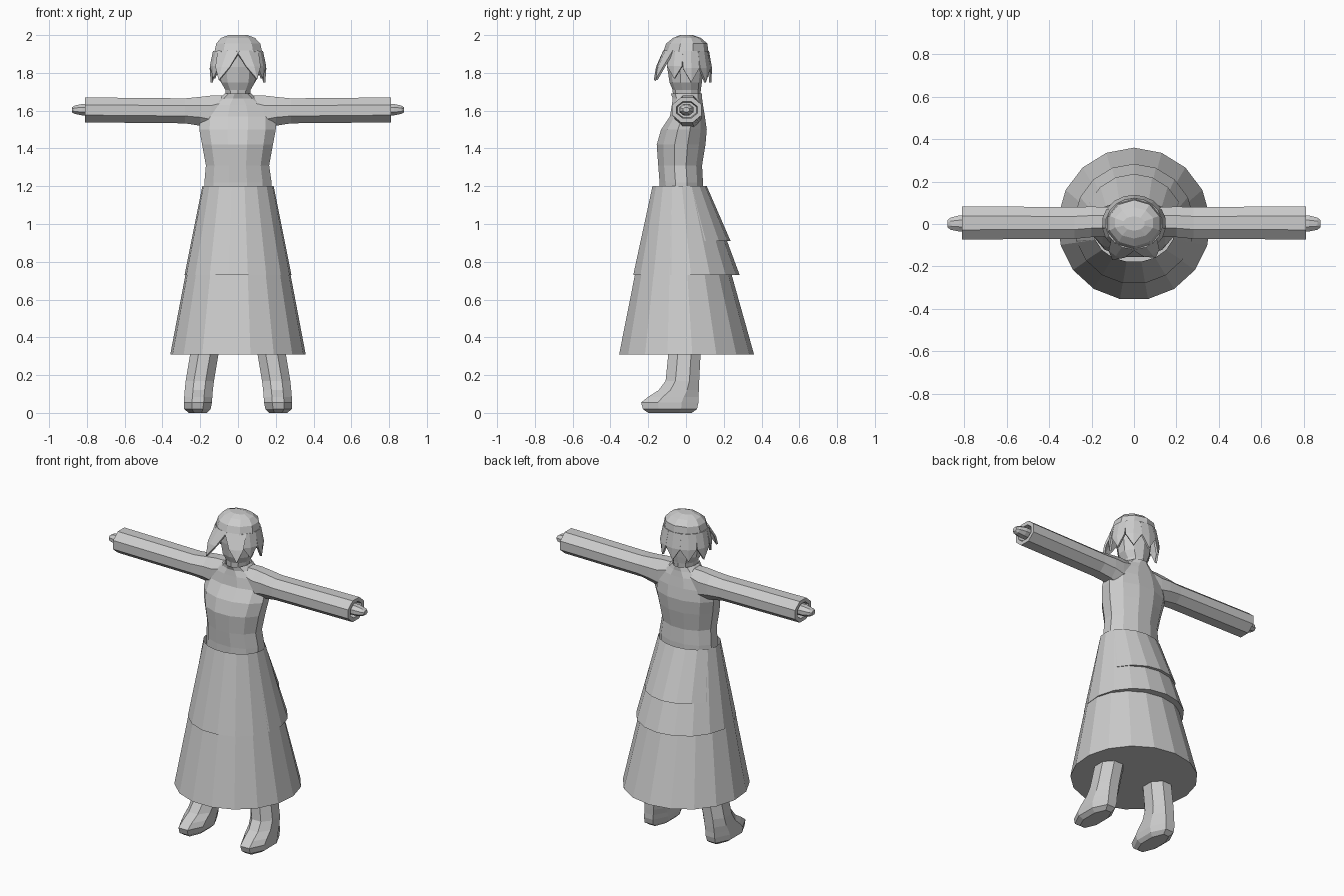
import bpy, bmesh, math
from mathutils import Vector

cube = bpy.data.objects.get("Cube")
if cube:
    bpy.data.objects.remove(cube, do_unlink=True)

grey = bpy.data.materials.new("plain_grey")
grey.use_nodes = True
grey.diffuse_color = (0.6, 0.6, 0.6, 1)
grey.node_tree.nodes["Principled BSDF"].inputs["Base Color"].default_value = (0.6, 0.6, 0.6, 1)


def finish(name, bm):
    bmesh.ops.recalc_face_normals(bm, faces=bm.faces)
    mesh = bpy.data.meshes.new(name)
    bm.to_mesh(mesh)
    bm.free()
    mesh.materials.append(grey)
    obj = bpy.data.objects.new(name, mesh)
    bpy.context.collection.objects.link(obj)
    return obj


def loft(name, rings, sides, axis="z", start=None, caps=(True, True), side=1):
    """Rings are (position, low u, high u, low v, high v) boxes holding a polygon."""
    bm = bmesh.new()
    half = math.pi / sides
    start = half if start is None else start
    grow = 1 / math.cos(half) if sides % 2 == 0 else 1
    loops = []
    for pos, u0, u1, v0, v1 in rings:
        loop = []
        for i in range(sides):
            a = start + 2 * half * i
            u = (u0 + u1) / 2 + (u1 - u0) / 2 * grow * math.cos(a)
            v = (v0 + v1) / 2 + (v1 - v0) / 2 * grow * math.sin(a)
            co = (u, v, pos) if axis == "z" else (pos, u, v)
            loop.append(bm.verts.new((co[0] * side, co[1], co[2])))
        loops.append(loop)
    for a, b in zip(loops, loops[1:]):
        for i in range(sides):
            j = (i + 1) % sides
            bm.faces.new((a[i], a[j], b[j], b[i]))
    for use, loop in zip(caps, (loops[0], loops[-1])):
        if use:
            bm.faces.new(loop)
    return finish(name, bm)


# Three overlapping skirt layers, each with a flat underside
waist = (1.2, -0.19, 0.19, -0.18, 0.11)
for name, z, r in (("skirt", 0.31, 0.36), ("middle_flounce", 0.73, 0.284),
                   ("upper_flounce", 0.91, 0.236)):
    loft(name, [(z, -r, r, -r, r), waist], 17, start=math.pi / 2, caps=(True, False))

# Fitted bodice with sloping shoulders and collar
loft("bodice", [
    (1.15, -0.18, 0.18, -0.14, 0.09),
    (1.22, -0.178, 0.178, -0.14, 0.09),
    (1.31, -0.17, 0.165, -0.147, 0.085),
    (1.42, -0.19, 0.185, -0.155, 0.103),
    (1.50, -0.205, 0.2, -0.132, 0.11),
    (1.57, -0.2, 0.2, -0.085, 0.1),
    (1.63, -0.16, 0.16, -0.075, 0.09),
    (1.665, -0.1, 0.1, -0.07, 0.085),
    (1.69, -0.07, 0.07, -0.08, 0.085),
    (1.67, -0.06, 0.06, -0.065, 0.07)], 12)

# Neck and face
loft("head", [
    (1.65, -0.06, 0.06, -0.065, 0.07),
    (1.71, -0.067, 0.067, -0.067, 0.075),
    (1.75, -0.09, 0.09, -0.083, 0.08),
    (1.83, -0.1, 0.1, -0.095, 0.09),
    (1.93, -0.1, 0.1, -0.095, 0.09)], 10)

# Hair crown
loft("hair_crown", [
    (1.91, -0.125, 0.128, -0.115, 0.113),
    (1.955, -0.115, 0.118, -0.1, 0.108),
    (1.985, -0.09, 0.09, -0.065, 0.075),
    (2.0, -0.05, 0.05, -0.03, 0.035)], 10)


# Pointed locks hanging from the crown
def hair_lock(bm, a0, a1, tip, fullness):
    def rim(deg):
        a = math.radians(deg)
        return Vector((0.128 * math.cos(a), 0.116 * math.sin(a), 1.915))
    left, mid, right = rim(a0), rim((a0 + a1) / 2), rim(a1)
    tip = Vector(tip)
    low = mid.lerp(tip, 0.55) + (mid - Vector((0, 0, 1.915))) * 0.08
    low_l = low + (left - mid) * fullness
    low_r = low + (right - mid) * fullness
    l, m, r, ll, lm, lr, t = [bm.verts.new(p) for p in (left, mid, right, low_l, low, low_r, tip)]
    for f in ((l, m, lm, ll), (m, r, lr, lm), (ll, lm, t), (lm, lr, t)):
        bm.faces.new(f)


bm = bmesh.new()
for a in (-28, 12, 52, 90, 128, 168, 208):
    c, s = math.cos(math.radians(a)), math.sin(math.radians(a))
    hair_lock(bm, a - 21, a + 21, (0.142 * c, 0.128 * s, 1.75 if s > -0.1 else 1.77), 1.05)
hair_lock(bm, -94, -35, (0.1, -0.155, 1.765), 0.65)
hair_lock(bm, -145, -86, (-0.1, -0.165, 1.76), 0.65)
locks = finish("hair_locks", bm)
shell = locks.modifiers.new("thickness", "SOLIDIFY")
shell.thickness = 0.012
shell.offset = 0

# Paired limbs
for label, side in (("left", 1), ("right", -1)):
    loft(label + "_sleeve", [
        (0.08, -0.055, 0.075, 1.55, 1.68),
        (0.14, -0.06, 0.08, 1.5, 1.68),
        (0.2, -0.062, 0.082, 1.52, 1.673),
        (0.28, -0.07, 0.08, 1.533, 1.665),
        (0.81, -0.073, 0.083, 1.538, 1.67),
        (0.81, -0.05, 0.06, 1.56, 1.648),
        (0.77, -0.045, 0.055, 1.565, 1.643)], 8, axis="x", side=side)
    loft(label + "_hand", [
        (0.75, -0.035, 0.04, 1.575, 1.635),
        (0.825, -0.035, 0.04, 1.575, 1.635),
        (0.865, -0.027, 0.03, 1.583, 1.627),
        (0.88, -0.015, 0.018, 1.592, 1.617)], 8, axis="x", side=side)
    loft(label + "_leg_and_boot", [
        (0.0, 0.165, 0.26, -0.2, 0.03),
        (0.02, 0.145, 0.285, -0.228, 0.058),
        (0.055, 0.138, 0.287, -0.238, 0.066),
        (0.085, 0.136, 0.285, -0.2, 0.066),
        (0.12, 0.133, 0.282, -0.145, 0.068),
        (0.17, 0.127, 0.277, -0.108, 0.07),
        (0.33, 0.1, 0.25, -0.092, 0.078)], 8, side=side)
